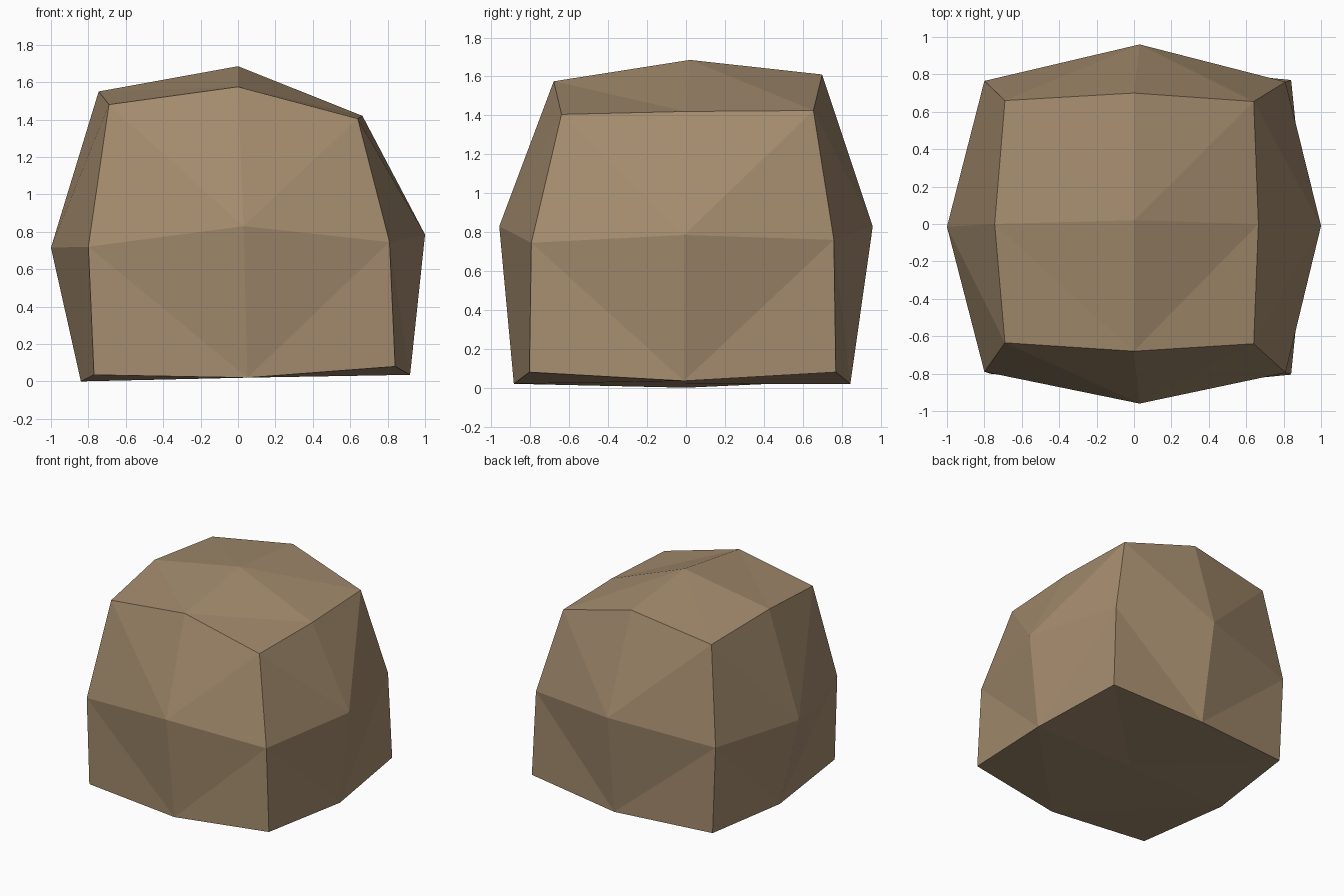
import bpy, bmesh

if "Cube" in bpy.data.objects:
    bpy.data.objects.remove(bpy.data.objects["Cube"])

# Boulder: an irregular cube, each side split 2x2.
# Rings run counter-clockwise from the front left corner.
STEPS = [(-1, -1), (0, -1), (1, -1), (1, 0), (1, 1), (0, 1), (-1, 1), (-1, 0)]
RINGS = {
    -1: [(-.77, -.80, .035), (.05, -.885, .02), (.84, -.805, .08), (.92, -.01, .035),
         (.84, .77, .08), (.05, .845, .02), (-.77, .76, .035), (-.84, 0, 0)],
    0: [(-.80, -.79, .72), (.03, -.96, .83), (.81, -.795, .745), (1, -.01, .785),
        (.81, .76, .76), (.03, .96, .83), (-.80, .765, .735), (-1, -.015, .715)],
    1: [(-.69, -.635, 1.48), (0, -.68, 1.575), (.64, -.64, 1.405), (.665, 0, 1.42),
        (.64, .655, 1.425), (0, .70, 1.61), (-.69, .66, 1.50), (-.745, 0, 1.55)],
}

bm = bmesh.new()
v = {}
for k, ring in RINGS.items():
    for (i, j), co in zip(STEPS, ring):
        v[i, j, k] = bm.verts.new(co)
v[0, 0, -1] = bm.verts.new((0.03, 0, .02))
v[0, 0, 1] = bm.verts.new((0, .02, 1.685))


def side(at):
    """Facet one side; at(u, w) returns its grid corner."""
    for s in (-1, 1):
        for tri in (((0, -1), (s, -1), (s, 0)), ((0, -1), (s, 0), (0, 0)),
                    ((0, 0), (s, 0), (s, 1)), ((0, 0), (s, 1), (0, 1))):
            bm.faces.new([v[at(*p)] for p in tri])


# Six sides
for d in (-1, 1):
    side(lambda a, b: (a, d, b))
    side(lambda a, b: (d, a, b))
    side(lambda a, b: (a, b, d))
bmesh.ops.recalc_face_normals(bm, faces=bm.faces)

mesh = bpy.data.meshes.new("boulder")
bm.to_mesh(mesh)
bm.free()
boulder = bpy.data.objects.new("boulder", mesh)
bpy.context.collection.objects.link(boulder)

# Tan stone
stone = bpy.data.materials.new("tan stone")
stone.diffuse_color = (0.37, 0.26, 0.155, 1)
stone.use_nodes = True
stone.node_tree.nodes["Principled BSDF"].inputs["Base Color"].default_value = stone.diffuse_color
mesh.materials.append(stone)
